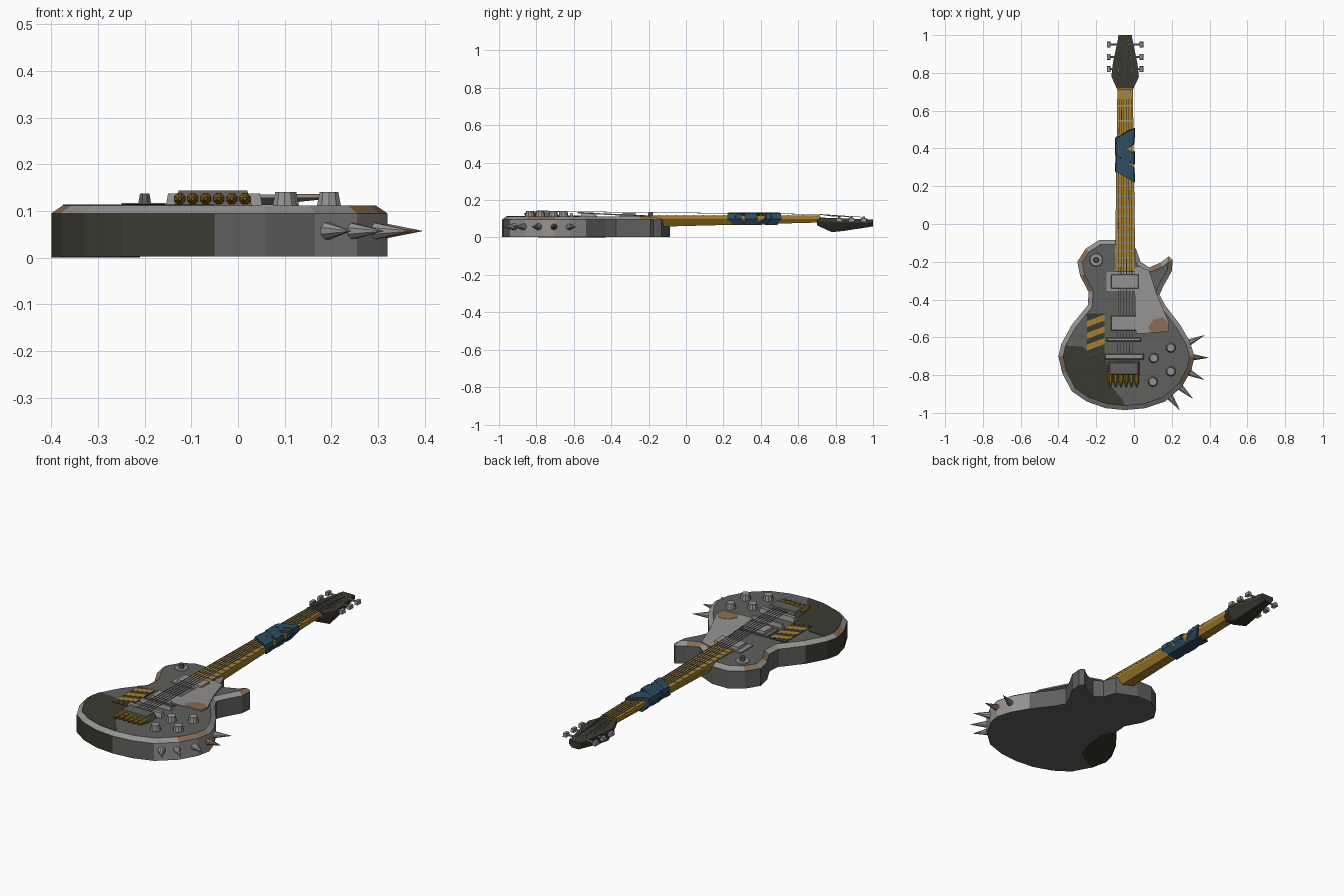
import bpy, bmesh, math
from mathutils import Vector

if "Cube" in bpy.data.objects:
    bpy.data.objects.remove(bpy.data.objects["Cube"])

def mat(name, r, g, b):
    m = bpy.data.materials.new(name)
    m.diffuse_color = (r, g, b, 1)
    m.use_nodes = True
    m.node_tree.nodes["Principled BSDF"].inputs["Base Color"].default_value = m.diffuse_color
    return m

GREY = mat("worn_grey", .115, .118, .11)
OLIVE = mat("dark_olive", .043, .041, .030)
STEEL = mat("light_steel", .30, .29, .28)
RUST = mat("rust_brown", .25, .15, .09)
OCHRE = mat("ochre_wood", .38, .22, .025)
BLUE = mat("blue_cloth", .026, .075, .12)
BRASS = mat("dark_brass", .24, .135, .015)

def finish(name, bm, *mats):
    bmesh.ops.recalc_face_normals(bm, faces=bm.faces[:])
    me = bpy.data.meshes.new(name)
    bm.to_mesh(me)
    bm.free()
    for m in mats:
        me.materials.append(m)
    ob = bpy.data.objects.new(name, me)
    bpy.context.collection.objects.link(ob)
    return ob

def loft(name, rings, m, rule=None, mats=()):
    """Bridge equal rings of points and cap both ends."""
    bm = bmesh.new()
    vs = [[bm.verts.new(p) for p in r] for r in rings]
    n = len(rings[0])
    for k, (a, b) in enumerate(zip(vs, vs[1:])):
        for i in range(n):
            f = bm.faces.new((a[i], a[(i+1) % n], b[(i+1) % n], b[i]))
            if rule:
                f.material_index = rule(k, i, f.calc_center_median())
    bm.faces.new(vs[0][::-1])
    bm.faces.new(vs[-1])
    return finish(name, bm, m, *mats)

def prism(name, pts, z0, z1, m, top=None):
    return loft(name, [[(x, y, z0) for x, y in pts], [(x, y, z1) for x, y in (top or pts)]], m)

def box(name, x0, x1, y0, y1, z0, z1, m, taper=0):
    t = taper
    return prism(name, [(x0, y0), (x1, y0), (x1, y1), (x0, y1)], z0, z1, m,
                 [(x0+t, y0+t), (x1-t, y0+t), (x1-t, y1-t), (x0+t, y1-t)])

def rod(name, a, b, r0, r1, m, n=8):
    a, b = Vector(a), Vector(b)
    d = b - a
    q = d.to_track_quat('Z', 'Y')
    ang = [2*math.pi*(i+.5)/n for i in range(n)]
    ring = lambda p, r: [p + q @ Vector((r*math.cos(t), r*math.sin(t), 0)) for t in ang]
    return loft(name, [ring(a, r0), ring(b, r1)], m)

def inset(pts, d):
    out = []
    for i, p in enumerate(pts):
        p = Vector(p)
        e0 = (p - Vector(pts[i-1])).normalized()
        e1 = (Vector(pts[(i+1) % len(pts)]) - p).normalized()
        n0, n1 = Vector((-e0.y, e0.x)), Vector((-e1.y, e1.x))
        q = p + (n0+n1) * d / (1 + n0.dot(n1))
        out.append((q.x, q.y))
    return out

# Body with sloped, partly rusted rim and a steel-clad lower bout
outline = [(-.095, -.085), (-.185, -.085), (-.255, -.13), (-.30, -.20), (-.285, -.275),
           (-.24, -.36), (-.245, -.43), (-.33, -.535), (-.385, -.635), (-.40, -.70),
           (-.38, -.79), (-.33, -.885), (-.25, -.94), (-.15, -.975), (-.05, -.985),
           (.06, -.975), (.165, -.94), (.255, -.86), (.305, -.77), (.32, -.70),
           (.295, -.62), (.245, -.535), (.165, -.43), (.135, -.375), (.155, -.33),
           (.20, -.25), (.205, -.19), (.185, -.17), (.14, -.205), (.08, -.23),
           (.035, -.20), (.01, -.13)]
inner = inset(outline, .024)

def body_rule(k, i, c):
    if k == 1:
        return 3 if i in (2, 4, 9, 17, 18, 25, 28) else 2
    if c.x > .165 and c.y < -.53:
        return 2
    return 1 if c.x < -.05 and c.y < -.56 else 0

loft("body", [[(x, y, .002) for x, y in outline], [(x, y, .095) for x, y in outline],
              [(x, y, .112) for x, y in inner]], GREY, body_rule, (OLIVE, STEEL, RUST))

# Painted patches on top and back
prism("top_paint_patch", inner[8:15] + [(-.06, -.93), (-.12, -.86), (-.14, -.75),
      (-.16, -.69), (-.22, -.70), (-.27, -.65)], .1115, .1135, OLIVE)
prism("back_paint_patch", outline[6:11] + [(-.32, -.76), (-.25, -.71), (-.22, -.62),
      (-.21, -.50)], 0, .003, OLIVE)

# Hazard stripes
box("hazard_plate", -.25, -.155, -.70, -.475, .112, .115, OLIVE)
for i in range(4):
    y = -.515 - .062*i
    lo = max(-.70, y-.032)
    prism("hazard_stripe", [(-.25, lo), (-.155, lo+.036), (-.155, y+.036), (-.25, y)],
          .114, .1165, OCHRE)

# Tilted pickguard with a rusted corner
tilt = lambda pts, h: [(x, y, .120 - .045*(y+.25) + h) for x, y in pts]
guard = [(0, -.24), (.02, -.225), (.08, -.245), (.12, -.37), (.185, -.52), (.185, -.57),
         (.05, -.58), (.01, -.58)]
stain = [(.105, -.505), (.155, -.495), (.175, -.515), (.185, -.53), (.185, -.57), (.09, -.576),
         (.075, -.545)]
loft("pickguard", [tilt(guard, -.007), tilt(guard, 0)], STEEL)
loft("pickguard_rust", [tilt(stain, -.003), tilt(stain, .0015)], RUST)

# Neck and fretboard
def neck_ring(y, w, zb):
    c = -.047
    return [(c-w, y, .112), (c-w, y, .098), (c-.55*w, y, zb), (c+.55*w, y, zb),
            (c+w, y, .098), (c+w, y, .112)]
loft("neck", [neck_ring(-.2, .052, .056), neck_ring(.72, .041, .080)], OCHRE)
prism("fretboard", [(-.101, -.25), (.007, -.25), (-.006, .71), (-.088, .71)], .108, .118, OCHRE)
for i in range(18):
    y = .71 - 1.62*(1 - 2**(-i/13))
    w = .041 + .0125*(.71-y)/.96
    box("fret", -.047-w, -.047+w, y-.004, y+.004, .116, .121, STEEL if i else GREY)

# Cloth wrap made of slanted bands
def band(yc, slope, width, g):
    sec = [(-.05, .100), (-.046, .126), (-.036, .131), (.036, .131), (.046, .126),
           (.05, .100), (.032, .068), (-.032, .068)]
    ring = lambda o: [(-.047 + x*g, yc + o + slope*x*(1 if z > .09 else -.4), .1 + (z-.1)*g)
                      for x, z in sec]
    loft("cloth_band", [ring(-width/2), ring(width/2)], BLUE)
for a in ((.455, .6, .05, 1.06), (.415, .75, .045, 1.0), (.37, -.55, .06, 1.07),
          (.335, .5, .05, 1.02), (.305, -.7, .05, 1.0), (.272, -.6, .045, 1.06)):
    band(*a)

# Headstock, tapered underneath
head = [(-.083, .70), (-.12, .78), (-.112, .85), (-.086, .975), (-.082, 1), (-.012, 1),
        (-.008, .975), (.018, .85), (.026, .78), (-.011, .70)]
depth = {.70: .065, .78: .028, .85: .036, .975: .055, 1: .060}
loft("headstock", [[(-.047+(x+.047)*.55, y, depth[y]) for x, y in head],
                   [(x, y, .085-.03*(y-.7)) for x, y in head],
                   [(x, y, .107-.035*(y-.7)) for x, y in head]], OLIVE)

# Tuners, posts and strings
for k, y in enumerate((.82, .885, .95)):
    for s in (-1, 1):
        edge = .068 - .15*(y-.82)
        rod("tuner_shaft", (-.047+s*(edge-.02), y, .093), (-.047+s*.082, y, .093), .006, .006, STEEL, 6)
        box("tuner_key", -.047+s*.087-.010, -.047+s*.087+.010, y-.016, y+.016, .083, .103, STEEL, .002)
        px = -.047 + s*(.036-.008*k)
        rod("tuner_post", (px, y, .095), (px, y, .113), .007, .006, STEEL, 6)
        i = s * (2.5 - k)
        x0, x1 = -.047 + i*.0155, -.047 + i*.0125
        rod("string", (x0, -.70, .139), (x1, .71, .124), .002, .002, STEEL, 4)
        rod("head_string", (x1, .71, .124), (px, y, .108), .002, .002, STEEL, 4)
        rod("tail_string", (x0, -.78, .137), (x0, -.70, .139), .002, .002, STEEL, 4)

# Pickups
for y in (-.305, -.525):
    box("pickup_frame", -.145, .025, y-.05, y+.05, .111, .118, GREY if y < -.4 else STEEL)
    box("pickup", -.122, .026, y-.039, y+.039, .112, .131, STEEL, .004)

# Bridge bars, tailpiece and cartridges
box("bridge_bar", -.145, .038, -.622, -.602, .111, .132, STEEL, .004)
box("tail_bar", -.155, .052, -.717, -.687, .111, .137, STEEL, .005)
box("tailpiece", -.137, .030, -.805, -.725, .111, .144, GREY, .010)
for i in range(6):
    x = -.125 + .028*i
    rod("cartridge_case", (x, -.78, .126), (x, -.835, .126), .0135, .0135, BRASS)
    rod("cartridge_tip", (x, -.835, .126), (x, -.865, .126), .012, .003, BRASS)

# Control knobs and selector switch
for x, y in ((.195, -.655), (.105, -.71), (.195, -.78), (.10, -.835)):
    rod("knob", (x, y, .111), (x, y, .141), .027, .021, STEEL, 10)
rod("switch_base", (-.2, -.19, .111), (-.2, -.19, .116), .037, .033, STEEL, 10)
rod("switch_tip", (-.2, -.19, .115), (-.2, -.19, .137), .015, .011, GREY)

# Spikes around the lower bout
for i, (x, y, tx, ty) in enumerate(((.285, -.63, .375, -.588), (.305, -.705, .395, -.708),
        (.29, -.785, .372, -.825), (.24, -.86, .312, -.925), (.19, -.915, .242, -.985))):
    rod("spike", (x, y, .057), (tx, ty, .057), .020, .0005, RUST if i == 1 else STEEL)
